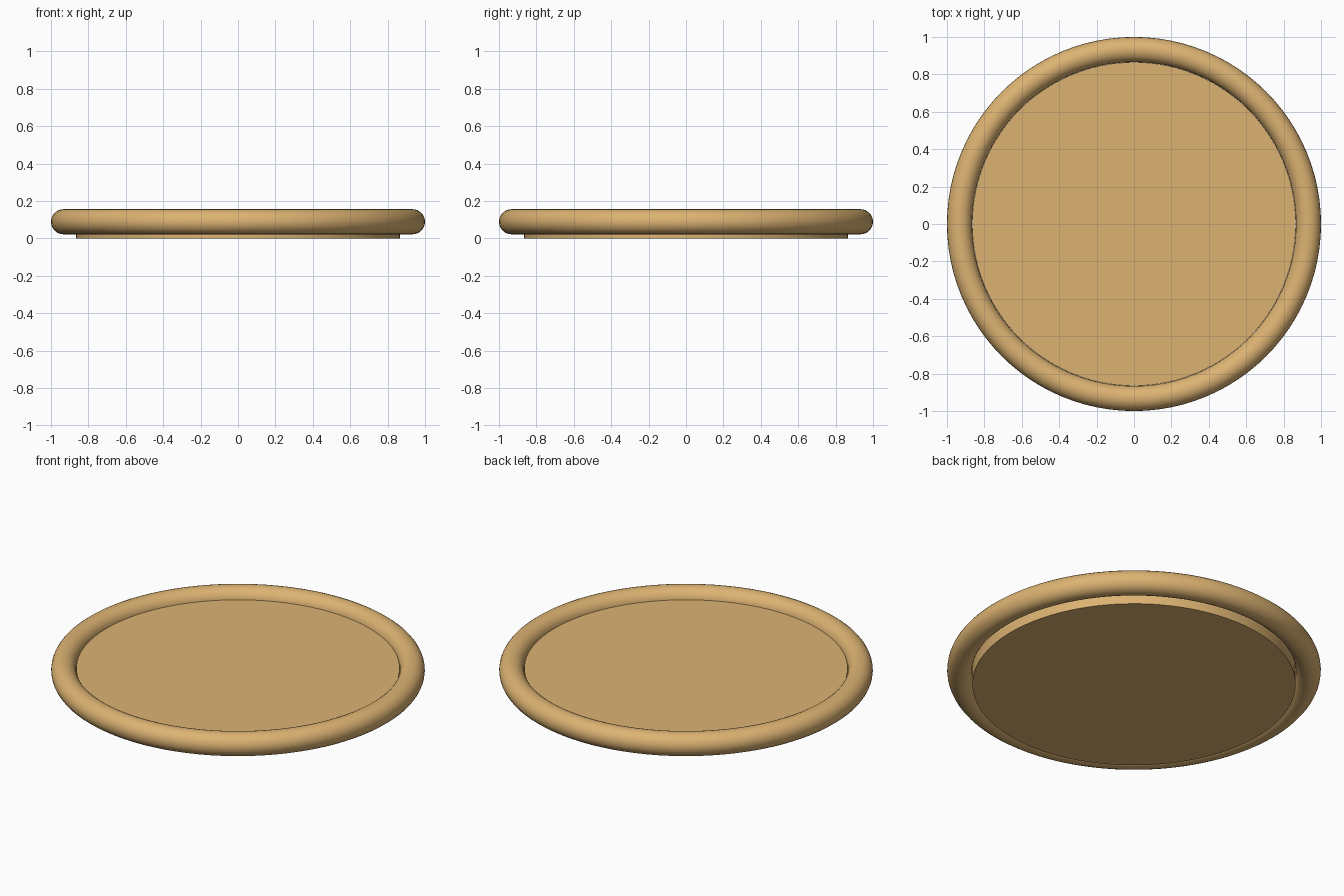
import bpy
import math

if "Cube" in bpy.data.objects:
    bpy.data.objects.remove(bpy.data.objects["Cube"])


def finish(name, mat):
    obj = bpy.context.object
    obj.name = name
    obj.data.materials.append(mat)
    bpy.ops.object.shade_smooth_by_angle(angle=math.radians(35))
    return obj


wood = bpy.data.materials.new("light_wood")
wood.diffuse_color = (0.72, 0.45, 0.17, 1)
wood.use_nodes = True
wood.node_tree.nodes["Principled BSDF"].inputs["Base Color"].default_value = wood.diffuse_color

# Flat round base, poking slightly below the rim
BASE_TOP = 0.1
bpy.ops.mesh.primitive_cylinder_add(vertices=96, radius=0.865, depth=BASE_TOP,
                                    location=(0, 0, BASE_TOP / 2))
finish("tray_base", wood)

# Rounded rim around the base
bpy.ops.mesh.primitive_torus_add(major_segments=96, minor_segments=24,
                                 major_radius=0.9328, minor_radius=0.0672,
                                 location=(0, 0, 0.089))
finish("tray_rim", wood)
